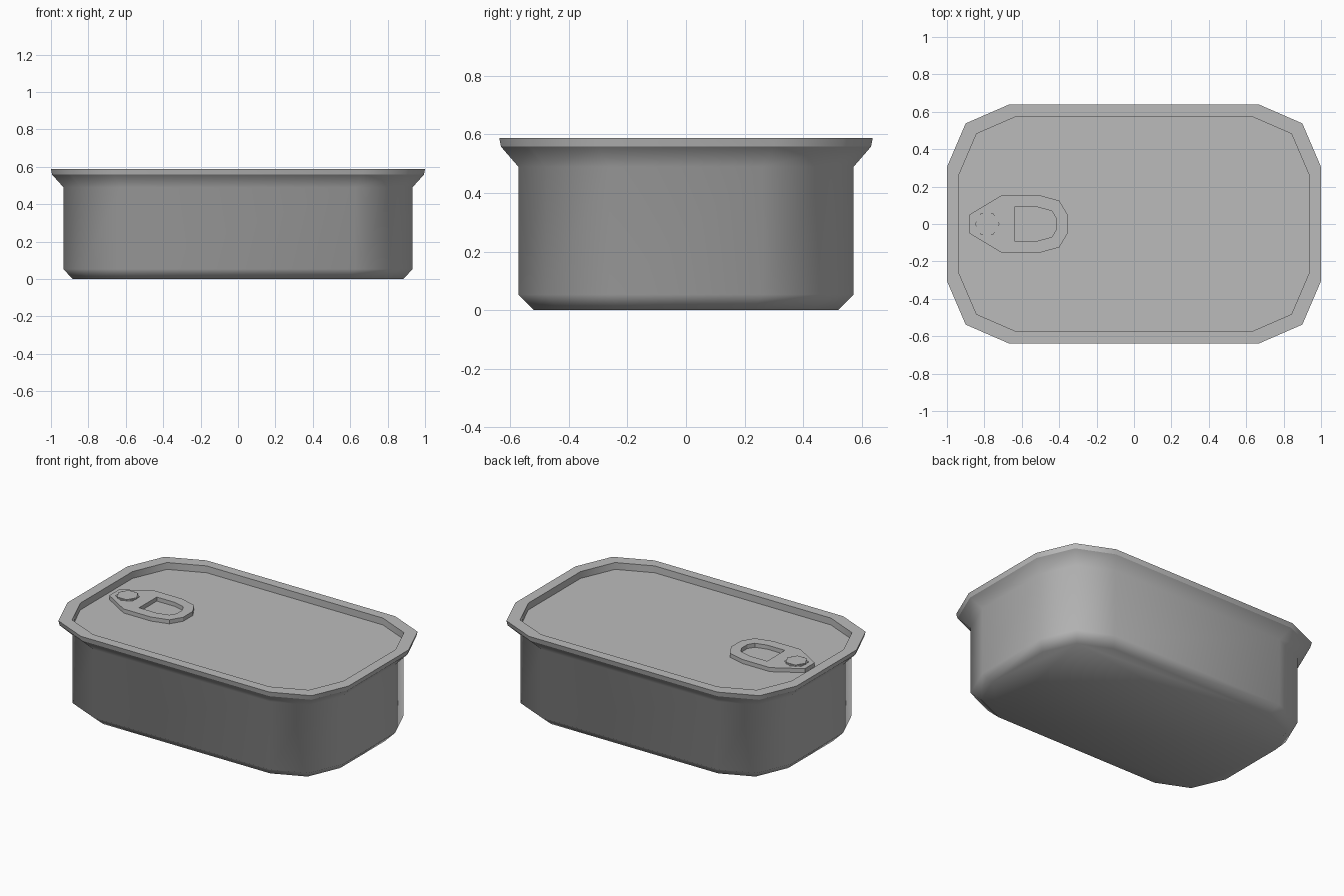
import bpy
import bmesh
import math

cube = bpy.data.objects.get("Cube")
if cube:
    bpy.data.objects.remove(cube, do_unlink=True)

tin = bpy.data.materials.new("tin grey")
tin.use_nodes = True
GREY = (0.5, 0.5, 0.5, 1.0)
tin.diffuse_color = GREY
tin.node_tree.nodes["Principled BSDF"].inputs["Base Color"].default_value = GREY

LID_Z = 0.544


def finish(name, bm, smooth=False):
    """Turn a bmesh into a named, coloured object."""
    bmesh.ops.recalc_face_normals(bm, faces=bm.faces)
    for face in bm.faces:
        face.smooth = smooth
    mesh = bpy.data.meshes.new(name)
    bm.to_mesh(mesh)
    bm.free()
    mesh.materials.append(tin)
    obj = bpy.data.objects.new(name, mesh)
    bpy.context.collection.objects.link(obj)
    return obj


def add_ring(bm, points, z):
    return [bm.verts.new((x, y, z)) for x, y in points]


def bridge(bm, low, high):
    n = len(low)
    return [bm.faces.new((low[i], low[(i + 1) % n], high[(i + 1) % n], high[i]))
            for i in range(n)]


def sharpen(bm, ring):
    """Mark the edges around a ring as sharp."""
    n = len(ring)
    for i in range(n):
        bm.edges.get((ring[i], ring[(i + 1) % n])).smooth = False


def chamfered_outline(half_x, half_y):
    """Rectangle with three-point corners, counter-clockwise."""
    s = half_x + 0.0
    corner = [(s, half_y - 0.333 * s), (s - 0.1 * s, half_y - 0.1 * s),
              (s - 0.33 * s, half_y)]
    left = [(-x, y) for x, y in reversed(corner)]
    top = corner + left
    return top + [(-x, -y) for x, y in top]


# Can: base chamfer, wall, flare, lip and recessed lid
profile = [(0.885, 0.52, 0.0), (0.933, 0.573, 0.053), (0.933, 0.573, 0.49),
           (0.994, 0.632, 0.558), (1.0, 0.638, 0.588), (0.935, 0.576, 0.588),
           (0.935, 0.576, LID_Z)]
bm = bmesh.new()
rings = [add_ring(bm, chamfered_outline(hx, hy), z) for hx, hy, z in profile]
for low, high in zip(rings, rings[1:]):
    bridge(bm, low, high)
bm.faces.new(rings[0])
bm.faces.new(rings[-1])
for ring in rings[3:]:
    sharpen(bm, ring)
finish("can_body_with_lid", bm, smooth=True)


# Pull tab: plate with a finger hole
def mirrored(half):
    """Mirror a half outline across the x axis."""
    return half + [(x, -y) for x, y in reversed(half)]


outer = mirrored([(-0.88, 0.05), (-0.705, 0.155), (-0.51, 0.155),
                  (-0.4, 0.125), (-0.355, 0.05)])
inner = mirrored([(-0.64, 0.09), (-0.58, 0.09), (-0.515, 0.09),
                  (-0.44, 0.07), (-0.415, 0.03)])
TAB_TOP = LID_Z + 0.026
bm = bmesh.new()
out_low, out_high = add_ring(bm, outer, LID_Z), add_ring(bm, outer, TAB_TOP)
in_low, in_high = add_ring(bm, inner, LID_Z), add_ring(bm, inner, TAB_TOP)
for a, b in ((out_low, out_high), (out_high, in_high),
             (in_high, in_low), (in_low, out_low)):
    bridge(bm, a, b)
finish("pull_tab", bm)


# Rivet: two stacked hexagonal discs
def hex_disc(name, radius, turn, bottom, top):
    points = [(-0.785 + radius * math.cos(turn + i * math.pi / 3),
               radius * math.sin(turn + i * math.pi / 3)) for i in range(6)]
    bm = bmesh.new()
    low, high = add_ring(bm, points, bottom), add_ring(bm, points, top)
    bridge(bm, low, high)
    bm.faces.new(low)
    bm.faces.new(high)
    finish(name, bm)


hex_disc("rivet_base", 0.07, math.pi / 6, LID_Z, TAB_TOP + 0.004)
hex_disc("rivet_head", 0.066, 0.0, LID_Z, TAB_TOP + 0.009)
